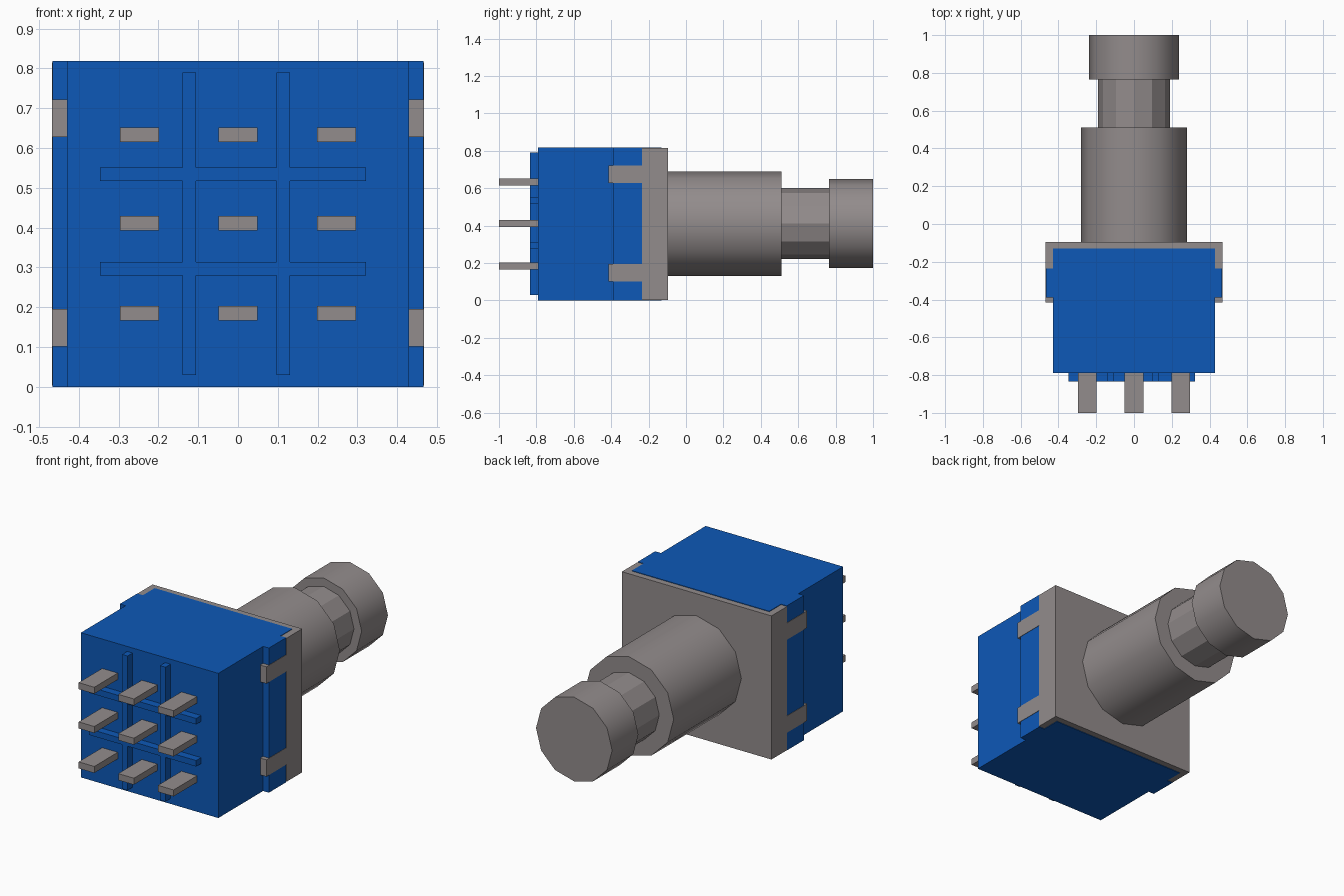
import bpy, bmesh, math
from mathutils import Matrix, Vector

cube = bpy.data.objects.get("Cube")
if cube:
    bpy.data.objects.remove(cube, do_unlink=True)


def material(name, rgb):
    m = bpy.data.materials.new(name)
    m.use_nodes = True
    m.diffuse_color = (*rgb, 1)
    m.node_tree.nodes["Principled BSDF"].inputs["Base Color"].default_value = (*rgb, 1)
    return m


BLUE = material("blue plastic", (0.004, 0.098, 0.475))
GREY = material("grey metal", (0.29, 0.262, 0.262))


def finish(name, bm, mat):
    bmesh.ops.recalc_face_normals(bm, faces=bm.faces)
    mesh = bpy.data.meshes.new(name)
    bm.to_mesh(mesh)
    bm.free()
    mesh.materials.append(mat)
    ob = bpy.data.objects.new(name, mesh)
    bpy.context.collection.objects.link(ob)
    return ob


def boxes(name, mat, extents):
    """One object made of boxes, each given as (x0, x1, y0, y1, z0, z1)."""
    bm = bmesh.new()
    for x0, x1, y0, y1, z0, z1 in extents:
        centre = Vector(((x0 + x1) / 2, (y0 + y1) / 2, (z0 + z1) / 2))
        size = Matrix.Diagonal((x1 - x0, y1 - y0, z1 - z0, 1))
        bmesh.ops.create_cube(bm, size=1, matrix=Matrix.Translation(centre) @ size)
    return finish(name, bm, mat)


def cylinder(name, radius, y0, y1, smooth):
    """Twelve-sided cylinder along y, centred on the switch axis."""
    bm = bmesh.new()
    place = Matrix.Translation((0, (y0 + y1) / 2, 0.411)) @ Matrix.Rotation(math.pi / 2, 4, 'X')
    bmesh.ops.create_cone(bm, cap_ends=True, segments=12, radius1=radius,
                          radius2=radius, depth=y1 - y0, matrix=place)
    ob = finish(name, bm, GREY)
    if smooth:
        bpy.ops.object.select_all(action='DESELECT')
        ob.select_set(True)
        bpy.context.view_layer.objects.active = ob
        bpy.ops.object.shade_smooth_by_angle(angle=math.radians(35))
    return ob


# Plastic housing
boxes("housing", BLUE, [(-0.43, 0.43, -0.79, -0.13, 0, 0.818)])

# Metal back plate
boxes("back_plate", GREY, [(-0.468, 0.468, -0.13, -0.095, 0.003, 0.815)])

# Side parts: folded plate edge, plastic flange, and two gripping clips
for side, s in (("left", 1), ("right", -1)):
    def span(inner, outer):
        return sorted((s * inner, s * outer))
    boxes(side + "_plate_edge", GREY, [(*span(0.43, 0.468), -0.235, -0.13, 0.003, 0.815)])
    boxes(side + "_flange", BLUE, [(*span(0.43, 0.466), -0.39, -0.235, 0, 0.818)])
    boxes(side + "_clips", GREY, [(*span(0.43, 0.468), -0.415, -0.235, z, z + 0.095)
                                  for z in (0.101, 0.627)])

# Divider ribs on the front
boxes("vertical_ribs", BLUE, [(x, x + 0.034, -0.835, -0.79, 0.03, 0.79)
                              for x in (-0.14, 0.097)])
boxes("horizontal_ribs", BLUE, [(-0.347, 0.322, -0.834, -0.79, z, z + 0.034)
                                for z in (0.279, 0.517)])

# Three by three grid of terminals
boxes("terminals", GREY, [(x - 0.049, x + 0.049, -1, -0.79, z - 0.0185, z + 0.0185)
                          for x in (-0.248, 0, 0.248) for z in (0.185, 0.411, 0.633)])

# Bushing, plunger neck and push button
cylinder("bushing", 0.28, -0.095, 0.51, True)
cylinder("plunger_neck", 0.19, 0.51, 0.765, False)
cylinder("button", 0.238, 0.765, 1.0, True)
